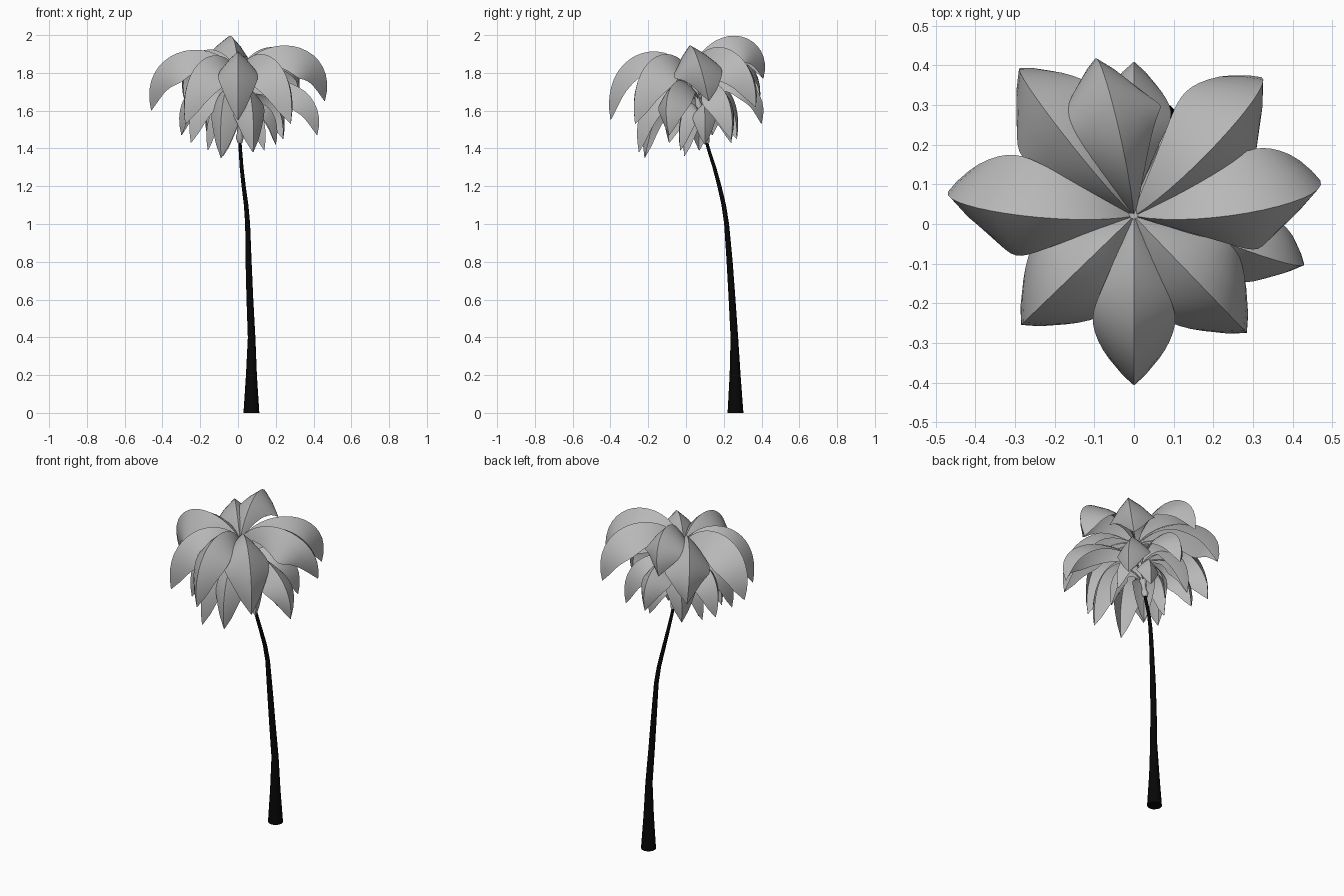
import bpy, bmesh, math
from mathutils import Vector

cube = bpy.data.objects.get("Cube")
if cube:
    bpy.data.objects.remove(cube, do_unlink=True)


def make_material(name, value):
    mat = bpy.data.materials.new(name)
    mat.use_nodes = True
    colour = (value, value, value, 1)
    mat.diffuse_color = colour
    shader = next(n for n in mat.node_tree.nodes if n.type == 'BSDF_PRINCIPLED')
    shader.inputs["Base Color"].default_value = colour
    return mat


leaf_grey = make_material("leaf grey", 0.48)
bark_black = make_material("bark black", 0.002)


def finish(bm, name, material):
    mesh = bpy.data.meshes.new(name)
    bm.to_mesh(mesh)
    bm.free()
    mesh.materials.append(material)
    obj = bpy.data.objects.new(name, mesh)
    bpy.context.collection.objects.link(obj)
    return obj


def tube(name, stations, material, sides=12):
    """Stack of horizontal rings, each station being x, y, z, radius."""
    bm = bmesh.new()
    rings = []
    for x, y, z, r in stations:
        angles = [math.tau * k / sides for k in range(sides)]
        rings.append([bm.verts.new((x + r * math.cos(a), y + r * math.sin(a), z))
                      for a in angles])
    for low, high in zip(rings, rings[1:]):
        for k in range(sides):
            n = (k + 1) % sides
            bm.faces.new((low[k], low[n], high[n], high[k])).smooth = True
    for cap in (list(reversed(rings[0])), rings[-1]):
        face = bm.faces.new(cap)
        for edge in face.edges:
            edge.smooth = False
    return finish(bm, name, material)


def bezier(points, t):
    while len(points) > 1:
        points = [a.lerp(b, t) for a, b in zip(points, points[1:])]
    return points[0]


def frond(name, base, tip, peak, lean, width, curl, steps=16):
    """Arching leaf folded along its ridge; lean bows and rolls it sideways,
    curl carries the arch out past the tip."""
    base, tip = Vector(base), Vector(tip)
    reach = Vector((tip.x - base.x, tip.y - base.y, 0))
    side = Vector((-reach.y, reach.x, 0)).normalized()
    bow = side * 0.08 * lean
    rise = base + reach * 0.35 + bow
    rise.z = peak + 0.11
    fall = base + reach * curl + bow
    fall.z = peak - 0.01
    path = [base, rise, fall, tip]
    roll = -0.25 * lean
    bm = bmesh.new()
    rows = []
    for i in range(steps + 1):
        t = i / steps
        centre = bezier(path, t)
        ahead = bezier(path, min(t + 0.01, 1)) - bezier(path, max(t - 0.01, 0))
        normal = ahead.cross(side).normalized()
        left = side * math.cos(roll) + normal * math.sin(roll)
        up = normal * math.cos(roll) - side * math.sin(roll)
        w = width * (0.04 + max(0, math.sin(math.pi * t ** 1.25)) ** 0.7)
        if i == steps:
            w = 0.002
        row = []
        for u in (-1, -0.5, 0, 0.5, 1):
            drop = abs(u) * (0.75 + 0.3 * abs(u))
            row.append(bm.verts.new(centre + left * u * w - up * drop * w))
        rows.append(row)
    for a, b in zip(rows, rows[1:]):
        for j in range(4):
            bm.faces.new((a[j], b[j], b[j + 1], a[j + 1])).smooth = True
        # crisp fold along the ridge
        bm.edges.get((a[2], b[2])).smooth = False
    return finish(bm, name, leaf_grey)


# Leaning trunk with a flared foot
tube("trunk", [
    (0.071, 0.262, 0, 0.042), (0.071, 0.26, 0.2, 0.029), (0.072, 0.256, 0.4, 0.02),
    (0.063, 0.244, 0.6, 0.018), (0.056, 0.231, 0.8, 0.016), (0.051, 0.215, 1, 0.013),
    (0.043, 0.2, 1.1, 0.012), (0.03, 0.177, 1.2, 0.011), (0.019, 0.15, 1.3, 0.01),
    (0.012, 0.118, 1.4, 0.009), (0.01, 0.105, 1.45, 0.008)], bark_black)

# Ribbed heart that carries the fronds
heart = []
for k in range(15):
    f = k / 14
    heart.append((0.01 * (1 - f), 0.11 - 0.085 * f, 1.43 + 0.39 * f,
                  0.021 if k % 3 == 1 else 0.013))
tube("crown_heart", heart, leaf_grey, 8)

# Fronds by tier: tip x, y, z, arch height, lean
front = [(0, -0.4, 1.55, 1.91, 0)]
upper = [
    (0.28, -0.27, 1.53, 1.89, 0), (0.46, 0.12, 1.65, 1.95, -0.9),
    (0.31, 0.37, 1.62, 1.94, -0.6), (-0.1, 0.41, 1.77, 2.01, -0.3),
    (-0.28, 0.39, 1.64, 1.92, 0.3), (-0.46, 0.09, 1.6, 1.92, 0.7),
    (-0.28, -0.25, 1.53, 1.88, 0)]
middle = [
    (0.42, -0.09, 1.47, 1.75, -0.4), (0, 0.4, 1.53, 1.77, 0),
    (-0.3, 0.14, 1.47, 1.74, 0.4), (-0.25, -0.09, 1.43, 1.74, 0),
    (-0.09, -0.22, 1.35, 1.73, 0), (0.08, -0.25, 1.38, 1.73, 0),
    (0.24, 0.24, 1.45, 1.73, 0), (-0.16, 0.27, 1.45, 1.73, 0)]
lower = [
    (-0.08, -0.01, 1.36, 1.62, 0), (0.14, -0.03, 1.39, 1.63, 0),
    (0.2, 0.1, 1.42, 1.63, 0), (0.08, 0.24, 1.43, 1.61, 0),
    (-0.16, 0.07, 1.39, 1.63, 0)]

# Each tier has its tips, base, leaf half-width and curl
tiers = {"front": (front, (0, 0.02, 1.81), 0.1, 1.15),
         "upper": (upper, (0, 0.02, 1.81), 0.122, 1.15),
         "middle": (middle, (0, 0.06, 1.66), 0.09, 1.2),
         "lower": (lower, (0.005, 0.09, 1.53), 0.06, 1.25)}
for tier, (tips, base, width, curl) in tiers.items():
    for number, (x, y, z, peak, lean) in enumerate(tips, 1):
        frond(f"{tier}_frond_{number}", base, (x, y, z), peak, lean, width, curl)
